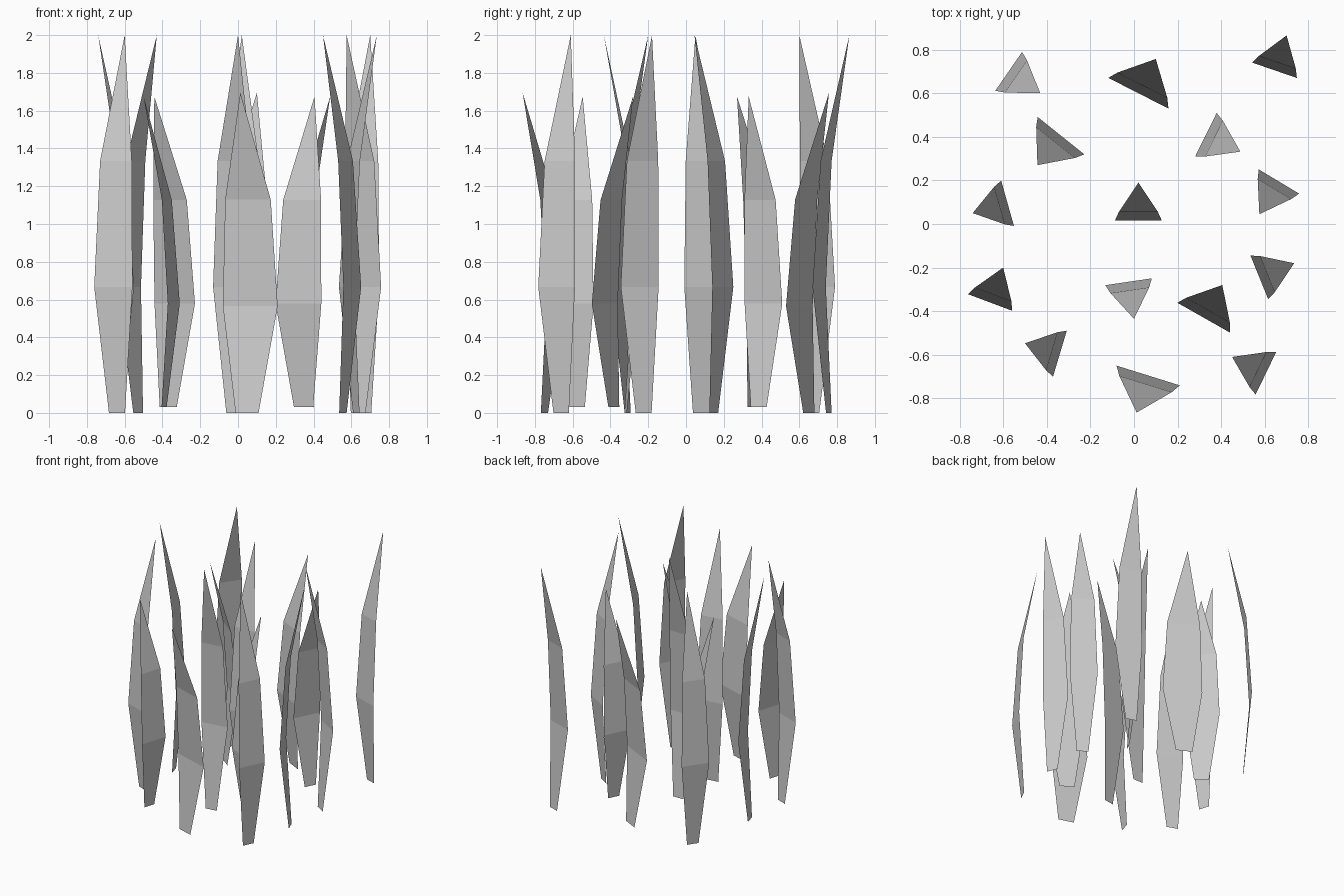
import bpy
from mathutils import Vector

# Blade profile: (height fraction, width fraction, lean fraction from belly to tip)
PROFILE = [(0.0, 0.42, 0.32), (1 / 3, 1.0, 0.0), (2 / 3, 0.83, 0.23)]


def grass_blade(name, belly, tip, half_width, z0, z1):
    """Flat curved strip of two quads closed by a pointed tip."""
    belly, tip = Vector(belly), Vector(tip)
    lean = tip - belly
    side = Vector((-lean.y, lean.x)).normalized() * half_width
    verts = []
    for h, w, l in PROFILE:
        c = belly + lean * l
        z = z0 + (z1 - z0) * h
        for s in (1, -1):
            p = c + side * w * s
            verts.append((p.x, p.y, z))
    verts.append((tip.x, tip.y, z1))
    faces = [(0, 1, 3, 2), (2, 3, 5, 4), (4, 5, 6)]
    mesh = bpy.data.meshes.new(name)
    mesh.from_pydata(verts, [], faces)
    ob = bpy.data.objects.new(name, mesh)
    bpy.context.collection.objects.link(ob)


# Tall blades: belly centre, tip
TALL = [
    ((-0.575, 0.70), (-0.43, 0.60)), ((0.645, 0.705), (0.70, 0.865)),
    ((-0.58, 0.095), (-0.74, 0.05)), ((0.02, 0.015), (0.02, 0.19)),
    ((0.665, 0.195), (0.575, 0.045)), ((-0.66, -0.36), (-0.60, -0.20)),
    ((-0.025, -0.265), (0.0, -0.435)), ((0.575, -0.245), (0.735, -0.18)),
    ((0.605, -0.685), (0.45, -0.61)),
]
for i, (b, t) in enumerate(TALL):
    grass_blade(f"tall_blade_{i + 1}", b, t, 0.108, 0.0, 2.0)

# Short blades: belly centre, tip, half width, base height, tip height
SHORT = [
    ((-0.335, 0.405), (-0.443, 0.27), 0.137, 0.03, 1.675),
    ((0.33, 0.41), (0.488, 0.332), 0.111, 0.03, 1.675),
    ((0.32, -0.43), (0.405, -0.28), 0.139, 0.03, 1.675),
    ((-0.34, -0.595), (-0.50, -0.547), 0.11, 0.03, 1.675),
    ((0.02, 0.60), (0.10, 0.757), 0.155, 0.0, 1.695),
    ((0.065, -0.695), (0.012, -0.865), 0.152, 0.0, 1.695),
]
for i, (b, t, w, z0, z1) in enumerate(SHORT):
    grass_blade(f"short_blade_{i + 1}", b, t, w, z0, z1)
